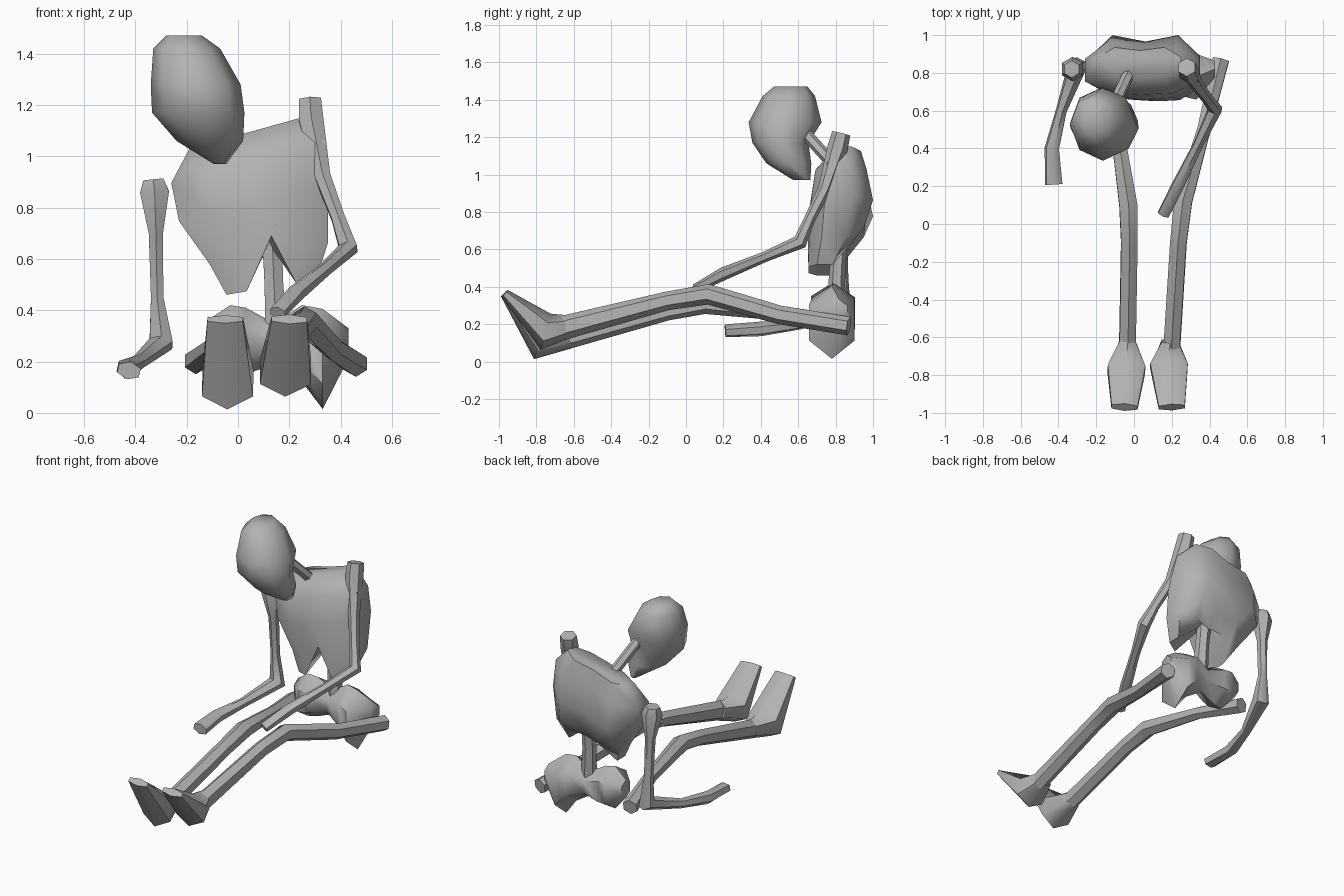
import bpy
import bmesh
from math import cos, sin, pi, radians
from mathutils import Vector

default_cube = bpy.data.objects.get("Cube")
if default_cube:
    bpy.data.objects.remove(default_cube, do_unlink=True)

bone_grey = bpy.data.materials.new("bone_grey")
bone_grey.use_nodes = True
colour = (0.45, 0.45, 0.45, 1)
bone_grey.diffuse_color = colour
bone_grey.node_tree.nodes["Principled BSDF"].inputs["Base Color"].default_value = colour


def skin_rings(name, rings, bottom_point=None):
    """Join equal rings of points into a closed, smooth shaded solid."""
    bm = bmesh.new()
    loops = [[bm.verts.new(p) for p in ring] for ring in rings]
    count = len(loops[0])
    for lower, upper in zip(loops, loops[1:]):
        for i in range(count):
            j = (i + 1) % count
            bm.faces.new((lower[i], lower[j], upper[j], upper[i]))
    bm.faces.new(loops[0])
    if bottom_point is None:
        bm.faces.new(loops[-1])
    else:
        tip = bm.verts.new(bottom_point)
        for i in range(count):
            bm.faces.new((loops[-1][i], loops[-1][(i + 1) % count], tip))
    bmesh.ops.recalc_face_normals(bm, faces=bm.faces)
    mesh = bpy.data.meshes.new(name)
    bm.to_mesh(mesh)
    bm.free()
    mesh.materials.append(bone_grey)
    obj = bpy.data.objects.new(name, mesh)
    bpy.context.collection.objects.link(obj)
    bpy.ops.object.select_all(action="DESELECT")
    obj.select_set(True)
    bpy.context.view_layer.objects.active = obj
    bpy.ops.object.shade_smooth_by_angle(angle=radians(55))
    return obj


def limb(name, stations, sides=6):
    """Sweep along stations of x, y, z, half width and optional half height."""
    points = [Vector(s[:3]) for s in stations]
    rings = []
    previous = side = None
    for k, station in enumerate(stations):
        arriving = points[k] - points[max(k - 1, 0)]
        leaving = points[min(k + 1, len(points) - 1)] - points[k]
        tangent = (arriving.normalized() + leaving.normalized()).normalized()
        if side is None:
            side = Vector((1, 0, 0))
        else:
            side = previous.rotation_difference(tangent) @ side
        side = (side - tangent * side.dot(tangent)).normalized()
        up = tangent.cross(side)
        wide, high = station[3], station[-1]
        angles = [2 * pi * (i + 0.5) / sides for i in range(sides)]
        rings.append([points[k] + side * cos(a) * wide + up * sin(a) * high for a in angles])
        previous = tangent
    return skin_rings(name, rings)


# Skull, tapering to the tucked chin: x, y, z, half width, half depth
skull = [
    (-.21, .56, 1.47, .07, .09),
    (-.20, .55, 1.42, .13, .14),
    (-.165, .53, 1.28, .175, .195),
    (-.155, .505, 1.17, .18, .15),
    (-.11, .55, 1.06, .13, .12),
    (-.07, .62, .97, .025, .045),
]
rings = []
for x, y, z, wide, deep in skull:
    rings.append([(x + wide * cos(i * pi / 4), y + deep * sin(i * pi / 4), z) for i in range(8)])
skin_rings("skull", rings)

# Neck and lower spine
limb("neck", [(-.02, .81, 1.03, .032), (-.11, .62, 1.24, .032)])
limb("spine", [(.13, .83, .75, .045), (.14, .81, .5, .042), (.15, .8, .28, .05)])

# Rib cage: tilted rings with a raised arch at the lower front
half_outline = [(.55, -.95), (1, -.5), (1, .35), (.6, 1)]
outline = [(0, -1)] + half_outline + [(0, .8)]
outline += [(-u, v) for u, v in reversed(half_outline)]
rib_cage = [
    (.03, .855, 1.09, .22, .08, .28),
    (.04, .825, .98, .3, .14, .28),
    (.06, .83, .82, .29, .17, .25),
    (.12, .8, .62, .23, .15, .18),
    (.13, .75, .49, .175, .1, .17),
]
rings = []
for x, y, z, wide, deep, slope in rib_cage:
    rings.append([Vector((x + u * wide, y + v * deep, z + u * wide * slope)) for u, v in outline])
for point, (u, v) in zip(rings[-1], outline):
    if v > .5:
        point.z += .12
        point.y += .03
    elif u == 0:
        point.z += .2
for point, (u, v) in zip(rings[-2], outline):
    if u == 0 and v < 0:
        point.z += .14
    elif v > .5:
        point.z += .07
skin_rings("rib_cage", rings, (.12, .82, .66))

# Pelvis: two flared wings pinched in the middle: x, y, z, half depth, half height
pelvis = [
    (.43, .82, .27, .05, .06),
    (.33, .78, .21, .14, .195),
    (.25, .79, .27, .13, .15),
    (.14, .8, .27, .08, .08),
    (.03, .79, .28, .12, .13),
    (-.03, .78, .28, .13, .14),
    (-.12, .8, .3, .05, .06),
]
rings = []
for x, y, z, deep, high in pelvis:
    rings.append([(x, y + deep * sin(i * pi / 3), z + high * cos(i * pi / 3)) for i in range(6)])
skin_rings("pelvis", rings)

# Arms, shoulder to fingertips
limb("left_arm", [
    (.28, .83, 1.22, .05),
    (.285, .81, 1.14, .055),
    (.33, .74, .92, .035),
    (.39, .66, .76, .03),
    (.43, .61, .64, .04),
    (.34, .42, .56, .028),
    (.23, .2, .47, .035),
    (.155, .05, .39, .035, .025),
])
limb("right_arm", [
    (-.33, .82, .91, .045),
    (-.325, .82, .86, .065),
    (-.32, .83, .7, .032),
    (-.315, .84, .45, .028),
    (-.3, .84, .27, .052),
    (-.385, .6, .2, .03),
    (-.435, .4, .175, .04),
    (-.425, .21, .165, .05, .035),
])

# Legs, hip to ankle
limb("left_leg", [
    (.46, .87, .19, .05),
    (.37, .5, .25, .04, .05),
    (.26, .12, .36, .055),
    (.235, -.1, .325, .05),
    (.2, -.66, .18, .05, .065),
])
limb("right_leg", [
    (-.165, .82, .2, .05),
    (-.09, .5, .26, .04),
    (-.03, .1, .31, .055),
    (-.025, -.1, .27, .05),
    (-.035, -.66, .12, .05, .06),
])

# Feet, heel to raised toes
limb("left_foot", [
    (.19, -.62, .19, .05, .06),
    (.185, -.75, .16, .115, .1),
    (.2, -.97, .365, .08, .025),
])
limb("right_foot", [
    (-.035, -.62, .13, .05, .06),
    (-.04, -.77, .115, .115, .11),
    (-.05, -.97, .365, .08, .025),
])
